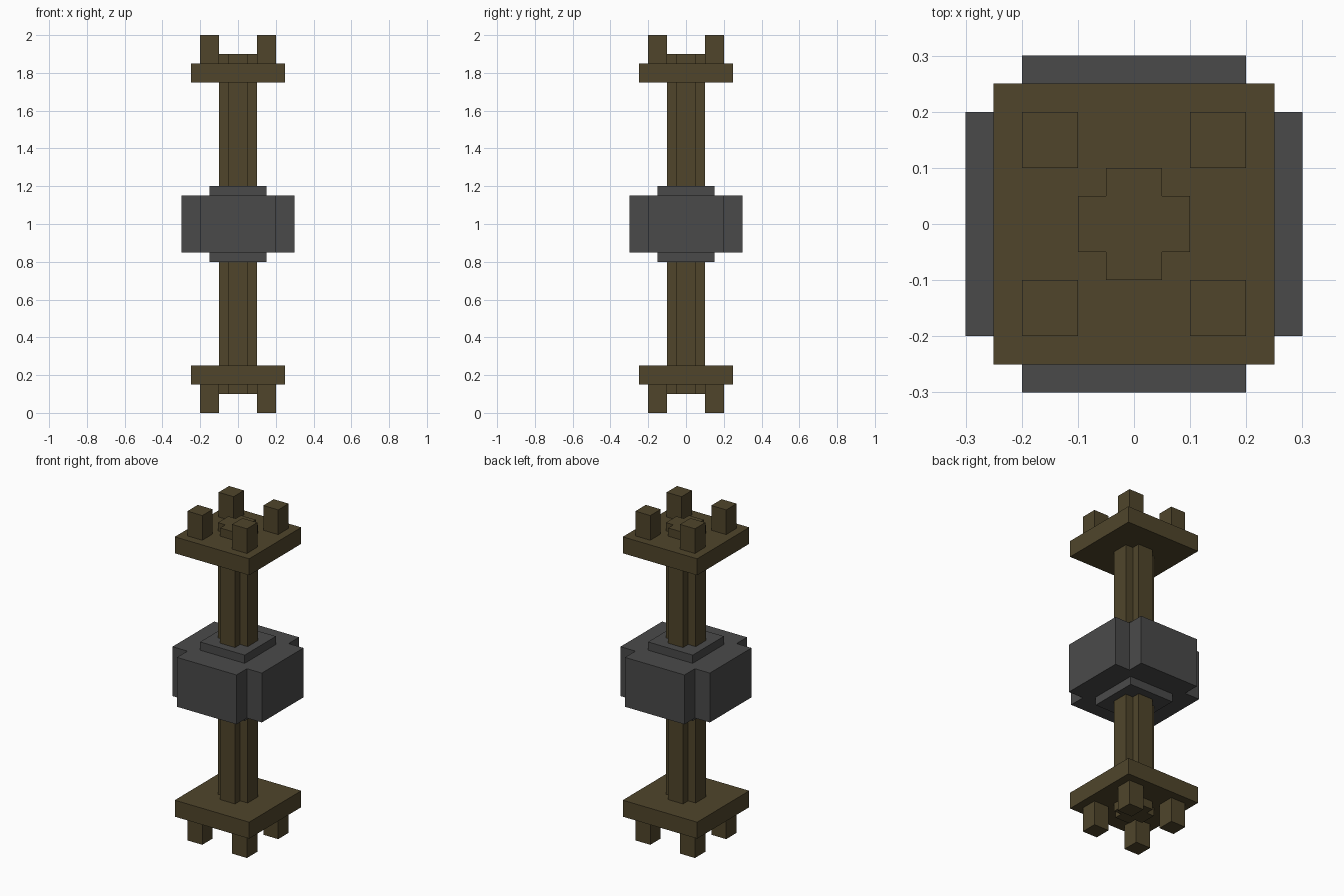
import bpy
import bmesh

cube = bpy.data.objects.get("Cube")
if cube:
    bpy.data.objects.remove(cube, do_unlink=True)


def make_material(name, rgb):
    mat = bpy.data.materials.new(name)
    mat.use_nodes = True
    color = (*rgb, 1.0)
    mat.diffuse_color = color
    mat.node_tree.nodes["Principled BSDF"].inputs["Base Color"].default_value = color
    return mat


wood = make_material("dark_wood", (0.080, 0.060, 0.024))
iron = make_material("dark_iron", (0.0685, 0.0685, 0.0685))


def prism(name, profile, z0, z1, mat, center=(0, 0)):
    """Extrude a flat outline from z0 up to z1."""
    bm = bmesh.new()
    base = bm.faces.new([bm.verts.new((x, y, z0)) for x, y in profile])
    top = bmesh.ops.extrude_face_region(bm, geom=[base])["geom"]
    verts = [v for v in top if isinstance(v, bmesh.types.BMVert)]
    bmesh.ops.translate(bm, verts=verts, vec=(0, 0, z1 - z0))
    bmesh.ops.recalc_face_normals(bm, faces=bm.faces)
    mesh = bpy.data.meshes.new(name)
    bm.to_mesh(mesh)
    bm.free()
    mesh.materials.append(mat)
    obj = bpy.data.objects.new(name, mesh)
    obj.location = (*center, 0)
    bpy.context.collection.objects.link(obj)
    return obj


def square(r):
    return [(-r, -r), (r, -r), (r, r), (-r, r)]


def cross(a, b):
    """Plus-shaped outline with arms reaching a and half width b."""
    arm = [(a, -b), (a, b), (b, b)]
    points = []
    for _ in range(4):
        points += arm
        arm = [(-y, x) for x, y in arm]
    return points


# Central shaft and hub
prism("shaft", cross(0.1, 0.05), 0.1, 1.9, wood)
prism("hub", cross(0.3, 0.2), 0.85, 1.15, iron)

# Mirrored ends: hub collar, end plate and four pegs
for end, flip in (("lower", False), ("upper", True)):
    def span(z0, z1):
        return (2 - z1, 2 - z0) if flip else (z0, z1)

    prism(end + "_collar", square(0.15), *span(0.8, 0.85), iron)
    prism(end + "_plate", square(0.25), *span(0.15, 0.25), wood)
    for side, sx in (("left", 1), ("right", -1)):
        for face, sy in (("front", -1), ("back", 1)):
            prism(f"{end}_{face}_{side}_peg", square(0.05), *span(0, 0.15),
                  wood, (0.15 * sx, 0.15 * sy))
